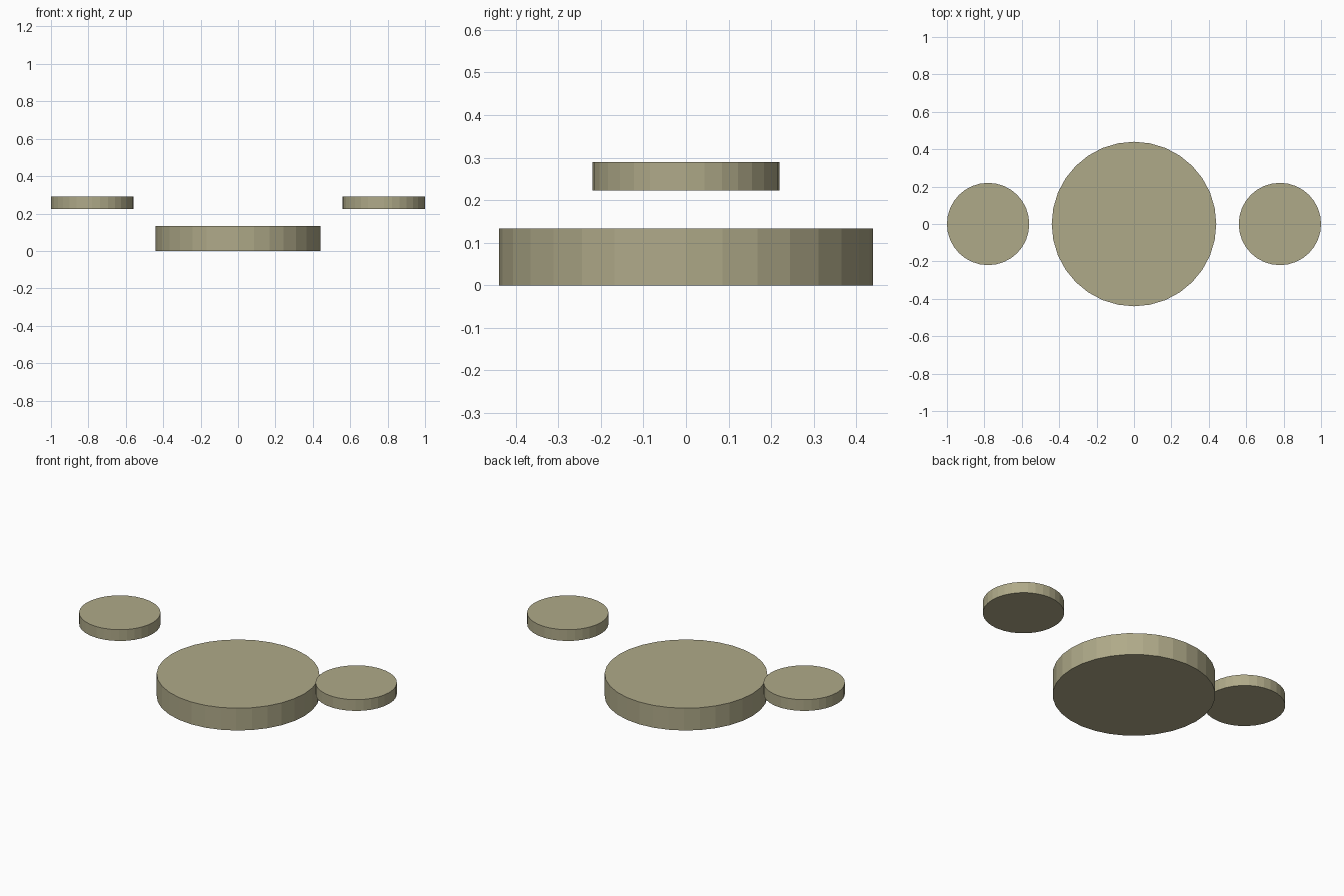
import bpy

if "Cube" in bpy.data.objects:
    bpy.data.objects.remove(bpy.data.objects["Cube"])

mat = bpy.data.materials.new("khaki")
mat.diffuse_color = (0.43, 0.40, 0.25, 1.0)
mat.use_nodes = True
mat.node_tree.nodes["Principled BSDF"].inputs["Base Color"].default_value = mat.diffuse_color


def disc(name, x, radius, z_bottom, z_top):
    """Flat-shaded 32-sided disc between two heights."""
    bpy.ops.mesh.primitive_cylinder_add(
        vertices=32, radius=radius, depth=z_top - z_bottom,
        location=(x, 0, (z_bottom + z_top) / 2))
    obj = bpy.context.object
    obj.name = name
    obj.data.materials.append(mat)
    return obj


# Large central disc on the ground
disc("center_disc", 0, 0.44, 0, 0.133)

# Pair of small raised discs, one on each side
for side, sign in (("left", -1), ("right", 1)):
    disc(f"{side}_disc", sign * 0.78, 0.22, 0.223, 0.29)
